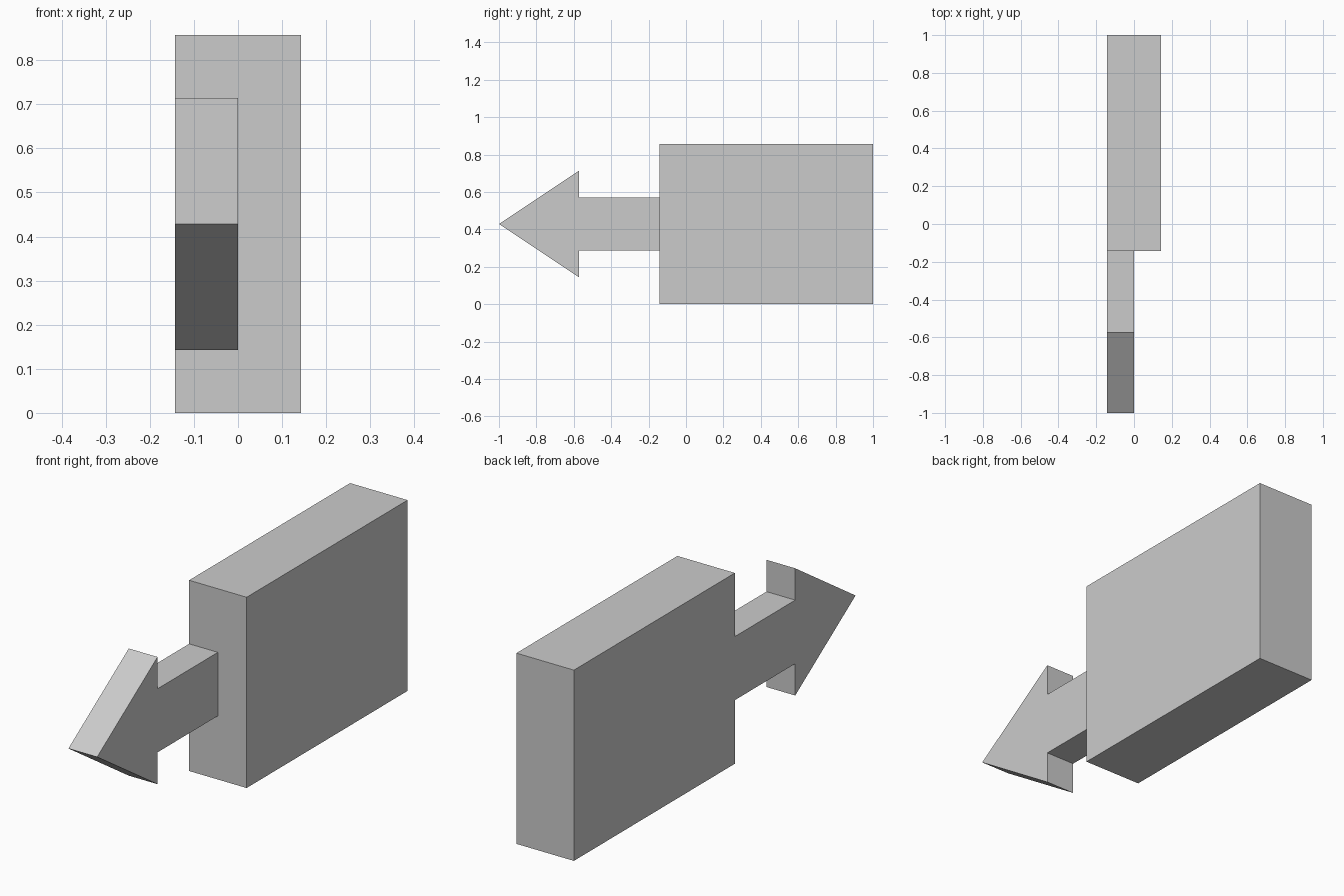
import bpy, bmesh

cube = bpy.data.objects.get("Cube")
if cube:
    bpy.data.objects.remove(cube, do_unlink=True)

# Single plain grey
GREY = (0.6, 0.6, 0.6, 1.0)
grey = bpy.data.materials.new("light_grey")
grey.use_nodes = True
grey.diffuse_color = GREY
grey.node_tree.nodes["Principled BSDF"].inputs["Base Color"].default_value = GREY

U = 1 / 7  # layout unit


def extrude_profile(name, profile, x0, x1):
    """Extrude a side profile of (y, z) points, in layout units, along x."""
    bm = bmesh.new()
    face = bm.faces.new([bm.verts.new((x0 * U, y * U, z * U)) for y, z in profile])
    result = bmesh.ops.extrude_face_region(bm, geom=[face])
    moved = [v for v in result["geom"] if isinstance(v, bmesh.types.BMVert)]
    bmesh.ops.translate(bm, verts=moved, vec=((x1 - x0) * U, 0, 0))
    bmesh.ops.recalc_face_normals(bm, faces=bm.faces)
    mesh = bpy.data.meshes.new(name)
    bm.to_mesh(mesh)
    bm.free()
    mesh.materials.append(grey)
    obj = bpy.data.objects.new(name, mesh)
    bpy.context.collection.objects.link(obj)
    return obj


# Thick rectangular block
extrude_profile("block", [(-1, 0), (7, 0), (7, 6), (-1, 6)], -1, 1)

# Half-thickness arrow, flush with the block's right side
extrude_profile("arrow", [(-1, 2), (-1, 4), (-4, 4), (-4, 5),
                          (-7, 3), (-4, 1), (-4, 2)], -1, 0)
